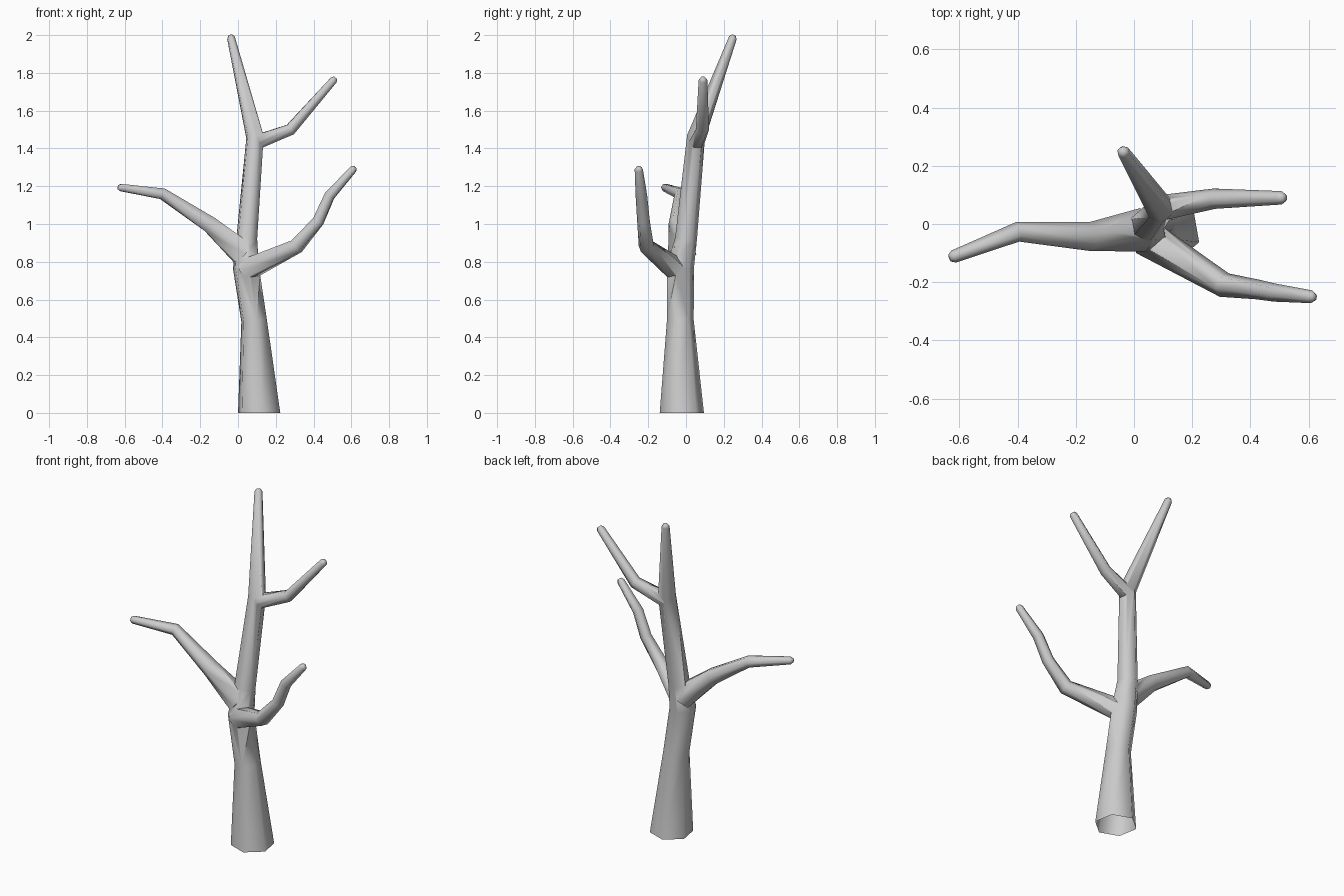
import bpy, bmesh, math
from mathutils import Vector

if "Cube" in bpy.data.objects:
    bpy.data.objects.remove(bpy.data.objects["Cube"])

SIDES = 6


def limb(name, pts, ref, turn, flat_start=False):
    """Six-sided tapering tube through (x, y, z, radius) points, with a blunt tip."""
    path = [Vector(p[:3]) for p in pts]
    radii = [p[3] for p in pts]
    # bevelled end
    d = (path[-1] - path[-2]).normalized()
    path.append(path[-1] + d * 0.015)
    radii.append(radii[-1] * 0.55)
    bm = bmesh.new()
    rings = []
    for i, p in enumerate(path):
        a = (p - path[i - 1]).normalized() if i else Vector()
        b = (path[i + 1] - p).normalized() if i < len(path) - 1 else Vector()
        n = (a + b).normalized()
        if i == 0 and flat_start:
            n = Vector((0, 0, 1))
        u = (ref - n * ref.dot(n)).normalized()
        v = n.cross(u)
        ring = []
        for k in range(SIDES):
            t = math.radians(turn) + math.tau * k / SIDES
            ring.append(bm.verts.new(p + (u * math.cos(t) + v * math.sin(t)) * radii[i]))
        rings.append(ring)
    for lo, hi in zip(rings, rings[1:]):
        for k in range(SIDES):
            j = (k + 1) % SIDES
            bm.faces.new((lo[k], lo[j], hi[j], hi[k]))
    bm.faces.new(rings[0][::-1])
    bm.faces.new(rings[-1])
    me = bpy.data.meshes.new(name)
    bm.to_mesh(me)
    bm.free()
    ob = bpy.data.objects.new(name, me)
    bpy.context.collection.objects.link(ob)
    return ob


X, Z = Vector((1, 0, 0)), Vector((0, 0, 1))

# Trunk with its leaning top
tree = limb("tree", [
    (0.112, -0.022, 0.0, 0.119), (0.085, -0.03, 0.49, 0.072),
    (0.042, -0.03, 0.77, 0.073), (0.046, 0.0, 0.92, 0.059),
    (0.09, 0.053, 1.46, 0.049), (-0.037, 0.248, 1.985, 0.022)],
    X, -20, True)

# Branches
branches = [
    limb("left_branch", [
        (0.03, -0.02, 0.84, 0.075), (-0.15, -0.043, 0.998, 0.05),
        (-0.40, -0.027, 1.16, 0.034), (-0.62, -0.112, 1.193, 0.022)], Z, 30),
    limb("lower_right_branch", [
        (0.04, -0.045, 0.755, 0.064), (0.31, -0.21, 0.882, 0.043),
        (0.425, -0.225, 1.015, 0.034), (0.485, -0.236, 1.15, 0.031),
        (0.61, -0.25, 1.29, 0.022)], Z, 30),
    limb("upper_right_branch", [
        (0.09, 0.055, 1.43, 0.044), (0.277, 0.087, 1.5, 0.035),
        (0.507, 0.09, 1.763, 0.023)], Z, 30),
]

# Merge the branches into one skin
bpy.context.view_layer.objects.active = tree
for br in branches:
    m = tree.modifiers.new("join", 'BOOLEAN')
    m.operation = 'UNION'
    m.solver = 'EXACT'
    m.object = br
    bpy.ops.object.modifier_apply(modifier=m.name)
    bpy.data.objects.remove(br)

# Open the underside of the trunk
bm = bmesh.new()
bm.from_mesh(tree.data)
under = [f for f in bm.faces if all(v.co.z < 0.001 for v in f.verts)]
bmesh.ops.delete(bm, geom=under, context='FACES_ONLY')
bm.to_mesh(tree.data)
bm.free()

# Soft shading
tree.select_set(True)
bpy.ops.object.shade_smooth_by_angle(angle=math.radians(62))
